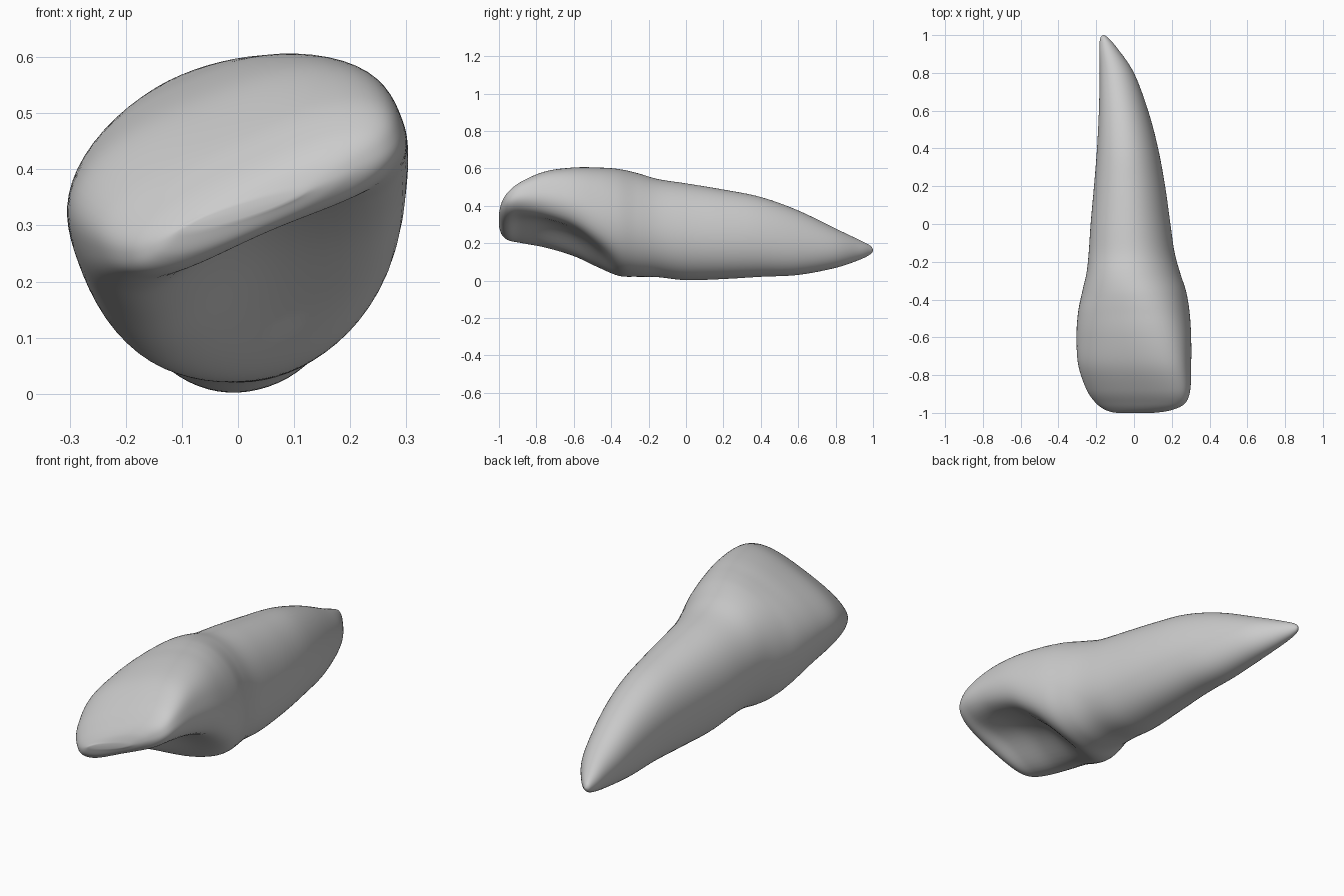
import bpy, bmesh
from math import sin, cos, pi, radians

cube = bpy.data.objects.get("Cube")
if cube:
    bpy.data.objects.remove(cube, do_unlink=True)

enamel = bpy.data.materials.new("tooth_grey")
enamel.use_nodes = True
enamel.diffuse_color = (0.6, 0.6, 0.6, 1)
enamel.node_tree.nodes["Principled BSDF"].inputs["Base Color"].default_value = (0.6, 0.6, 0.6, 1)

SIDES, STEPS = 72, 8

# Stations: y, left x, right x, bottom z, top z, depth/width, twist, squareness, hollow
CROWN = [
    (-1.0, -.10, .11, .29, .36, .15, 22, 2.2, 0),
    (-.985, -.15, .20, .245, .42, .22, 22, 2.4, .05),
    (-.95, -.20, .27, .215, .475, .28, 22, 2.6, .2),
    (-.88, -.25, .298, .20, .53, .36, 22, 2.7, .45),
    (-.75, -.295, .303, .175, .585, .5, 22, 2.7, .5),
    (-.6, -.305, .303, .13, .605, .65, 22, 2.5, .42),
    (-.47, -.297, .295, .07, .605, .8, 20, 2.4, .25),
    (-.36, -.275, .277, .025, .597, .95, 18, 2.2, .05),
]
ROOT = [
    (-.26, -.252, .245, .02, .575, 1.1, 16, 2.1, 0),
    (-.15, -.24, .215, .018, .543, 1.15, 14, 2.1, 0),
    (0, -.23, .193, .002, .52, 1.2, 13, 2.1, 0),
    (.2, -.212, .165, .008, .487, 1.25, 12, 2.1, 0),
    (.4, -.196, .128, .02, .447, 1.25, 12, 2.1, 0),
    (.6, -.186, .075, .03, .375, 1.25, 12, 2.1, 0),
    (.8, -.182, 0, .068, .278, 1.2, 12, 2, 0),
    (.93, -.184, -.088, .112, .216, 1.1, 12, 2, 0),
    (.985, -.178, -.137, .14, .187, 1, 12, 2, 0),
    (1.0, -.163, -.157, .158, .166, 1, 12, 2, 0),
]


def spline(stations):
    """Smoothly interpolate between the stations."""
    p = [stations[0]] + stations + [stations[-1]]
    for i in range(1, len(p) - 2):
        for k in range(STEPS):
            t = k / STEPS
            yield [b + .5 * t * (c - a + t * (2*a - 5*b + 4*c - d + t * (3*(b - c) + d - a)))
                   for a, b, c, d in zip(p[i-1], p[i], p[i+1], p[i+2])]
    yield stations[-1]


def section(y, x0, x1, z0, z1, depth, twist, power, hollow):
    """A twisted rounded ring with a hollow underside, fitted to its extents."""
    ring, ct, st = [], cos(radians(twist)), sin(radians(twist))
    for i in range(SIDES):
        c, s = cos(2 * pi * i / SIDES), sin(2 * pi * i / SIDES)
        r = (abs(c) ** power + abs(s) ** power) ** (-1 / power)
        u, v = r * c, r * s
        if v < 0:
            v += hollow * max(0, 1 - (u / .85) ** 2) ** 2
        v *= depth
        ring.append((u * ct - v * st, u * st + v * ct))
    xs, zs = zip(*ring)
    def fit(q, values, low, high):
        return low + (q - min(values)) / (max(values) - min(values)) * (high - low)
    return [(fit(x, xs, x0, x1), y, fit(z, zs, z0, z1)) for x, z in ring]


# Loft crown and root as one continuous surface
bm = bmesh.new()
rings = [[bm.verts.new(co) for co in section(*s)] for s in spline(CROWN + ROOT)]
for a, b in zip(rings, rings[1:]):
    for i in range(SIDES):
        j = (i + 1) % SIDES
        bm.faces.new((a[i], a[j], b[j], b[i]))

# Close the cutting edge and root tip
for ring in (rings[0], rings[-1]):
    tip = bm.verts.new(sum((v.co for v in ring[1:]), ring[0].co.copy()) / SIDES)
    for i in range(SIDES):
        bm.faces.new((ring[i], ring[(i + 1) % SIDES], tip))
bmesh.ops.recalc_face_normals(bm, faces=bm.faces)
for f in bm.faces:
    f.smooth = True

mesh = bpy.data.meshes.new("tooth")
bm.to_mesh(mesh)
bm.free()
mesh.materials.append(enamel)
tooth = bpy.data.objects.new("tooth", mesh)
bpy.context.collection.objects.link(tooth)

# Soften the crown ridges
soften = tooth.modifiers.new("soften", 'SMOOTH')
soften.factor = .4
soften.iterations = 4
